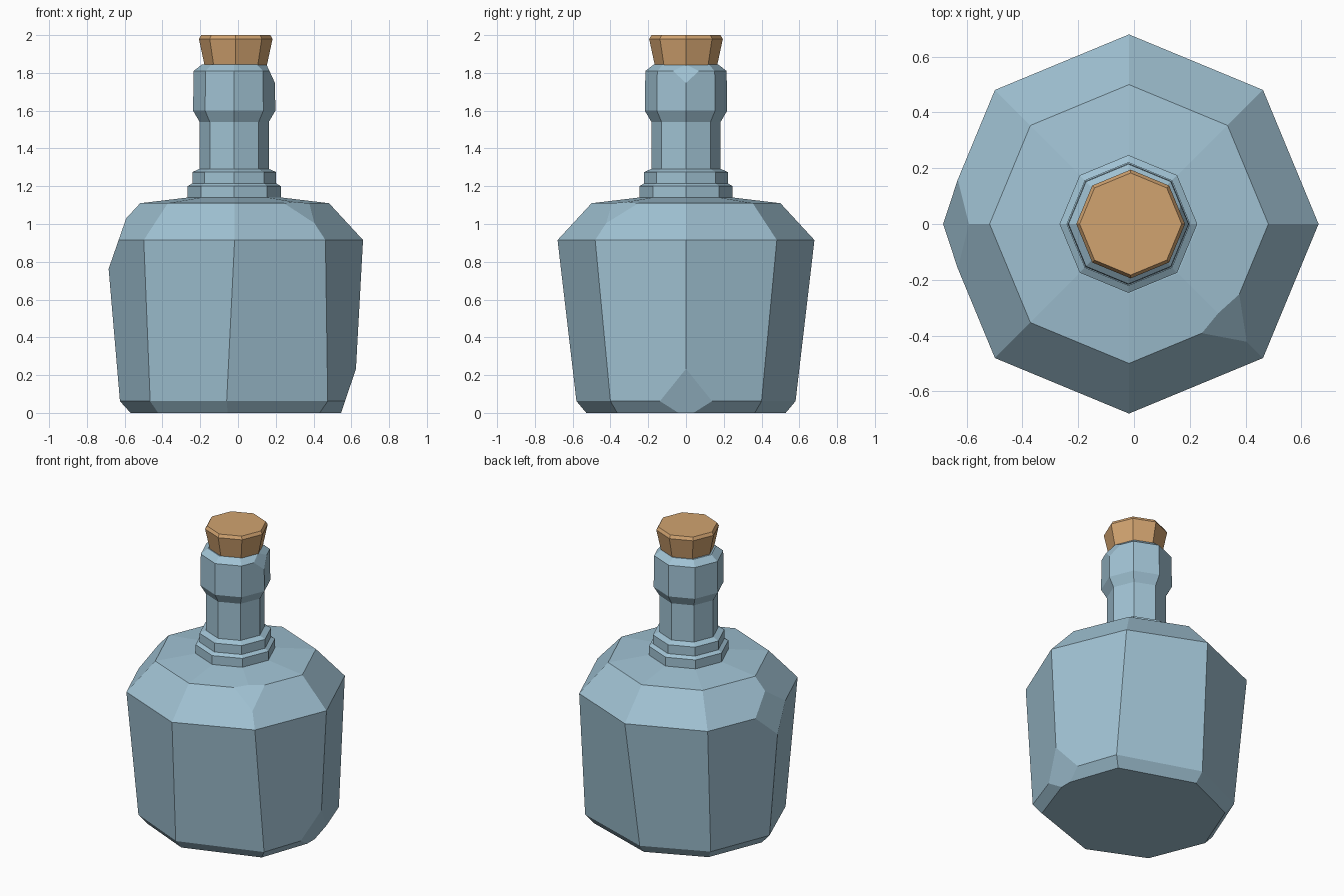
import bpy, bmesh, math
from mathutils import Vector

if "Cube" in bpy.data.objects:
    bpy.data.objects.remove(bpy.data.objects["Cube"])

SIDES = 8


def material(name, rgb):
    m = bpy.data.materials.new(name)
    m.diffuse_color = (*rgb, 1.0)
    m.use_nodes = True
    m.node_tree.nodes["Principled BSDF"].inputs["Base Color"].default_value = m.diffuse_color
    return m


glass = material("pale_blue_glass", (0.352, 0.539, 0.651))
cork_brown = material("cork_brown", (0.638, 0.366, 0.162))


def ring(r, z, cx=-0.018):
    """Octagon ring with corners on the axes."""
    return [Vector((cx + r * math.cos(i * math.tau / SIDES),
                    r * math.sin(i * math.tau / SIDES), z)) for i in range(SIDES)]


def loft(name, rings, mat, chips=()):
    """Skin stacked rings, cap the ends, then slice off chipped corners."""
    bm = bmesh.new()
    loops = [[bm.verts.new(p) for p in r] for r in rings]
    for a, b in zip(loops, loops[1:]):
        for i in range(SIDES):
            j = (i + 1) % SIDES
            bm.faces.new((a[i], a[j], b[j], b[i]))
    bm.faces.new(loops[0][::-1])
    bm.faces.new(loops[-1])
    for points in chips:
        p, q, s = (Vector(c) for c in points)
        n = (q - p).cross(s - p).normalized()
        if n.dot(p - Vector((0, 0, 0.6 if p.z < 1.3 else 1.6))) < 0:
            n = -n
        cut = bmesh.ops.bisect_plane(bm, geom=bm.verts[:] + bm.edges[:] + bm.faces[:],
                                     plane_co=p, plane_no=n, clear_outer=True)
        edges = [e for e in cut["geom_cut"] if isinstance(e, bmesh.types.BMEdge)]
        bmesh.ops.holes_fill(bm, edges=edges, sides=0)
    bmesh.ops.recalc_face_normals(bm, faces=bm.faces[:])
    me = bpy.data.meshes.new(name)
    bm.to_mesh(me)
    bm.free()
    me.materials.append(mat)
    ob = bpy.data.objects.new(name, me)
    bpy.context.collection.objects.link(ob)
    return ob


# Body: slightly irregular foot, flaring sides, sloped shoulder, chipped corners
foot = [(0.615, 0), (0.475, 0.40), (-0.06, 0.58), (-0.465, 0.40),
        (-0.625, 0), (-0.465, -0.40), (-0.06, -0.58), (0.475, -0.40)]
body_rings = [[Vector((x * 0.91, y * 0.91, 0.0)) for x, y in foot],
              [Vector((x, y, 0.062)) for x, y in foot],
              ring(0.68, 0.915), ring(0.50, 1.11), ring(0.25, 1.14)]
body_chips = [
    ((0.62, 0, 0.22), (0.566, -0.15, 0.06), (0.566, 0.15, 0.06)),
    ((-0.672, 0, 0.80), (-0.592, 0, 1.03), (-0.592, 0.2, 1.03)),
    ((0.25, -0.385, 1.11), (0.37, -0.26, 1.11), (0.38, -0.40, 1.03)),
]
loft("bottle_body", body_rings, glass, body_chips)

# Neck: stepped collar, straight neck, bulging lip with one chip
neck_profile = [(0.247, 1.13), (0.247, 1.20), (0.222, 1.215), (0.222, 1.275),
                (0.183, 1.292), (0.183, 1.54), (0.218, 1.60), (0.215, 1.81),
                (0.17, 1.845)]
loft("bottle_neck", [ring(r, z, -0.02) for r, z in neck_profile], glass,
     [((0.199, 0, 1.74), (0.155, 0, 1.835), (0.155, 0.1, 1.835))])

# Cork: tapered stopper with a small worn top edge
cork_profile = [(0.155, 1.80), (0.165, 1.84), (0.195, 1.98), (0.183, 2.0)]
loft("cork", [ring(r, z, -0.012) for r, z in cork_profile], cork_brown)
